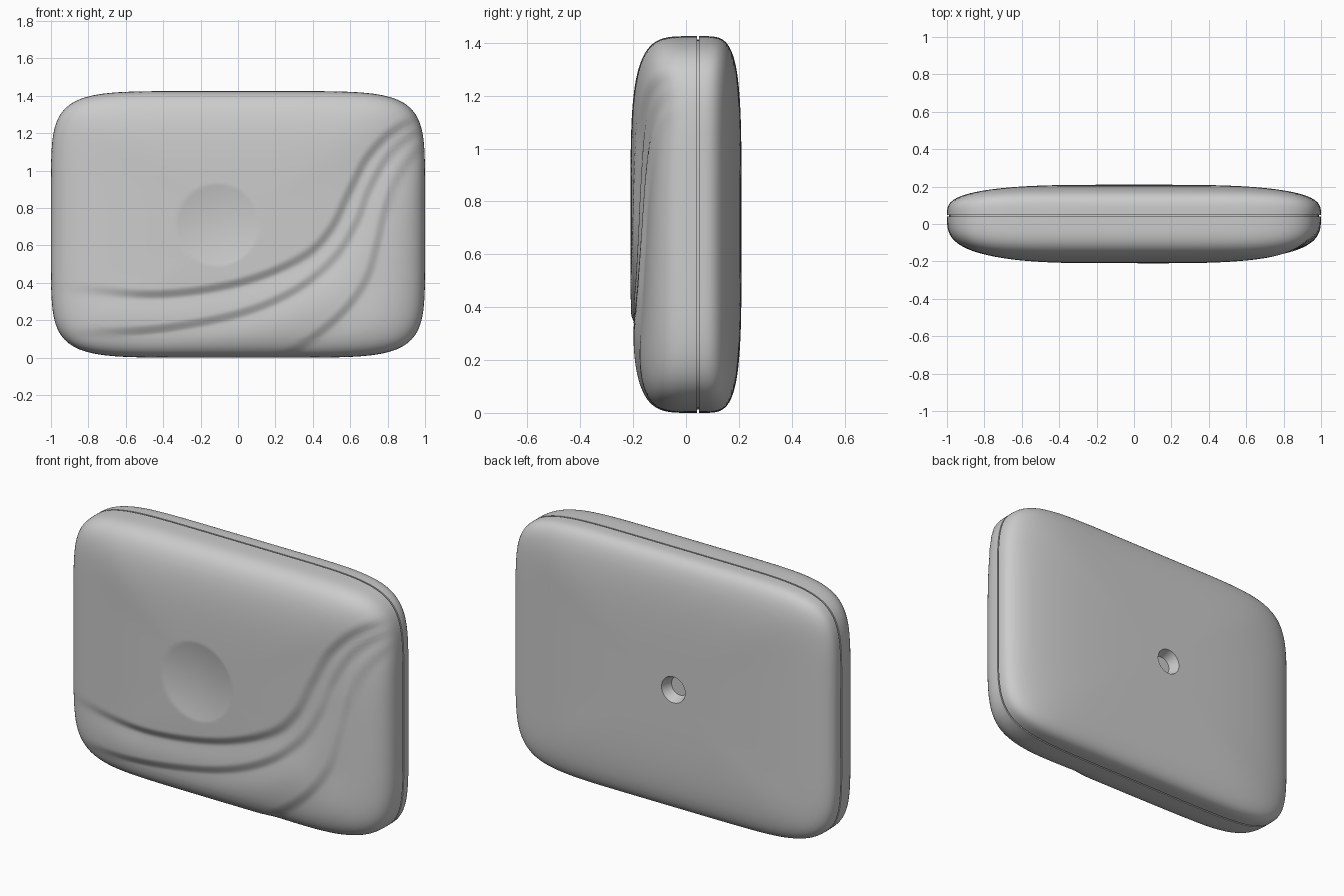
import bpy, bmesh, math
from mathutils import Vector, kdtree

if "Cube" in bpy.data.objects:
    bpy.data.objects.remove(bpy.data.objects["Cube"])

HX, HZ, SEAM = 1.0, 0.7125, 0.045
N_OUT = 6.5


def norm(a, b, n):
    k = (abs(a) ** n + abs(b) ** n) ** (-1 / n)
    return a * k, b * k


# Flowing grooves on the front: x, z points, depth, recovery width
GROOVES = [
    ([(-1.1, .37), (-.84, .365), (-.42, .34), (0, .40), (.33, .53), (.49, .68),
      (.6, .9), (.7, 1.085), (.86, 1.235), (1.1, 1.33)], .024, .10),
    ([(-1.1, .13), (-.8, .135), (-.42, .155), (0, .235), (.3, .36), (.51, .53),
      (.63, .72), (.70, .9), (.80, 1.075), (.93, 1.19), (1.1, 1.26)], .020, .09),
    ([(.1, -.06), (.33, .06), (.545, .23), (.68, .41), (.74, .6), (.785, .79),
      (.85, .96), (.957, 1.11), (1.1, 1.2)], .018, .12),
]


def sample_curve(pts):
    p = [Vector(q) for q in pts]
    p = [2 * p[0] - p[1]] + p + [2 * p[-1] - p[-2]]
    out = []
    for i in range(1, len(p) - 2):
        a, b, c, d = p[i - 1:i + 3]
        for j in range(40):
            t = j / 40
            out.append(.5 * (2 * b + (c - a) * t + (2 * a - 5 * b + 4 * c - d) * t * t
                             + (3 * b - a - 3 * c + d) * t ** 3))
    return out


def groove_field(pts, depth, width):
    s = sample_curve(pts)
    tree = kdtree.KDTree(len(s))
    for i, q in enumerate(s):
        tree.insert((q.x, q.y, 0), i)
    tree.balance()

    def f(x, z):
        _, i, _ = tree.find((x, z, 0))
        t = (s[min(i + 1, len(s) - 1)] - s[max(i - 1, 0)]).normalized()
        d = (x - s[i].x) * t.y - (z - s[i].y) * t.x
        u = min(max((d + .03) / .06, 0), 1)
        fade = min(max((x + 1.0) / .5, 0), 1)
        return depth * fade * u * u * (3 - 2 * u) * math.exp(-(max(d - .02, 0) / width) ** 1.5)
    return f


fields = [groove_field(*g) for g in GROOVES]


def front_relief(x, z):
    r = sum(f(x, z) for f in fields)
    q = ((x + .11) ** 2 + (z - .71) ** 2) / .22 ** 2
    return r + (.022 * (1 - q) if q < 1 else 0)


# Outline: square perimeter pushed onto a superellipse
NX, NZ = 84, 60
square = [(-1 + 2 * i / NX, -1) for i in range(NX)] + [(1, -1 + 2 * i / NZ) for i in range(NZ)]
square += [(-a, -b) for a, b in square]
outline = [norm(a, b, N_OUT) for a, b in square]
M = len(outline)

bm = bmesh.new()


def ring(s0, h0, height, side):
    vs = []
    for a, b in outline:
        w = abs(a) ** N_OUT
        s, h = norm(s0, h0, 3.2 * w + 4.4 * (1 - w))
        x, z, y = a * s * HX, HZ + b * s * HZ, height * h
        if side < 0:
            y -= front_relief(x, z) * h
        vs.append(bm.verts.new((x, SEAM + side * (y + .004), z)))
    return vs


def half_rings(height, side, n_side, n_face):
    params = [(1, i / n_side) for i in range(n_side)]
    params += [(1 - j / n_face, 1) for j in range(n_face)]
    return [ring(s, h, height, side) for s, h in params]


def groove_ring(y):
    return [bm.verts.new((a * (HX - .012), y, HZ + b * (HZ - .012))) for a, b in outline]


# Shell: back face, seam groove, front face
front = half_rings(.251, -1, 16, 76)
back = half_rings(.161, 1, 12, 26)
rings = back[::-1] + [groove_ring(SEAM + .004), groove_ring(SEAM - .004)] + front
for r0, r1 in zip(rings, rings[1:]):
    for i in range(M):
        j = (i + 1) % M
        bm.faces.new((r0[i], r0[j], r1[j], r1[i]))
cb = bm.verts.new((0, SEAM + .165, HZ))
cf = bm.verts.new((0, SEAM - .255 + front_relief(0, HZ), HZ))
for i in range(M):
    j = (i + 1) % M
    bm.faces.new((cb, rings[0][j], rings[0][i]))
    bm.faces.new((cf, rings[-1][i], rings[-1][j]))
bmesh.ops.recalc_face_normals(bm, faces=bm.faces)
mesh = bpy.data.meshes.new("case_body")
bm.to_mesh(mesh)
bm.free()
body = bpy.data.objects.new("case_body", mesh)
bpy.context.collection.objects.link(body)

# Tapered hole in the back
bpy.ops.mesh.primitive_cone_add(vertices=48, radius1=.053, radius2=.087, depth=.10,
                                location=(-.068, .20, HZ), rotation=(-math.pi / 2, 0, 0))
cutter = bpy.context.object
cutter.name = "hole_cutter"
mod = body.modifiers.new("back_hole", 'BOOLEAN')
mod.operation, mod.solver, mod.object = 'DIFFERENCE', 'EXACT', cutter
bpy.ops.object.select_all(action='DESELECT')
body.select_set(True)
bpy.context.view_layer.objects.active = body
bpy.ops.object.modifier_apply(modifier=mod.name)
bpy.data.objects.remove(cutter)
bpy.ops.object.shade_smooth_by_angle(angle=math.radians(35))
